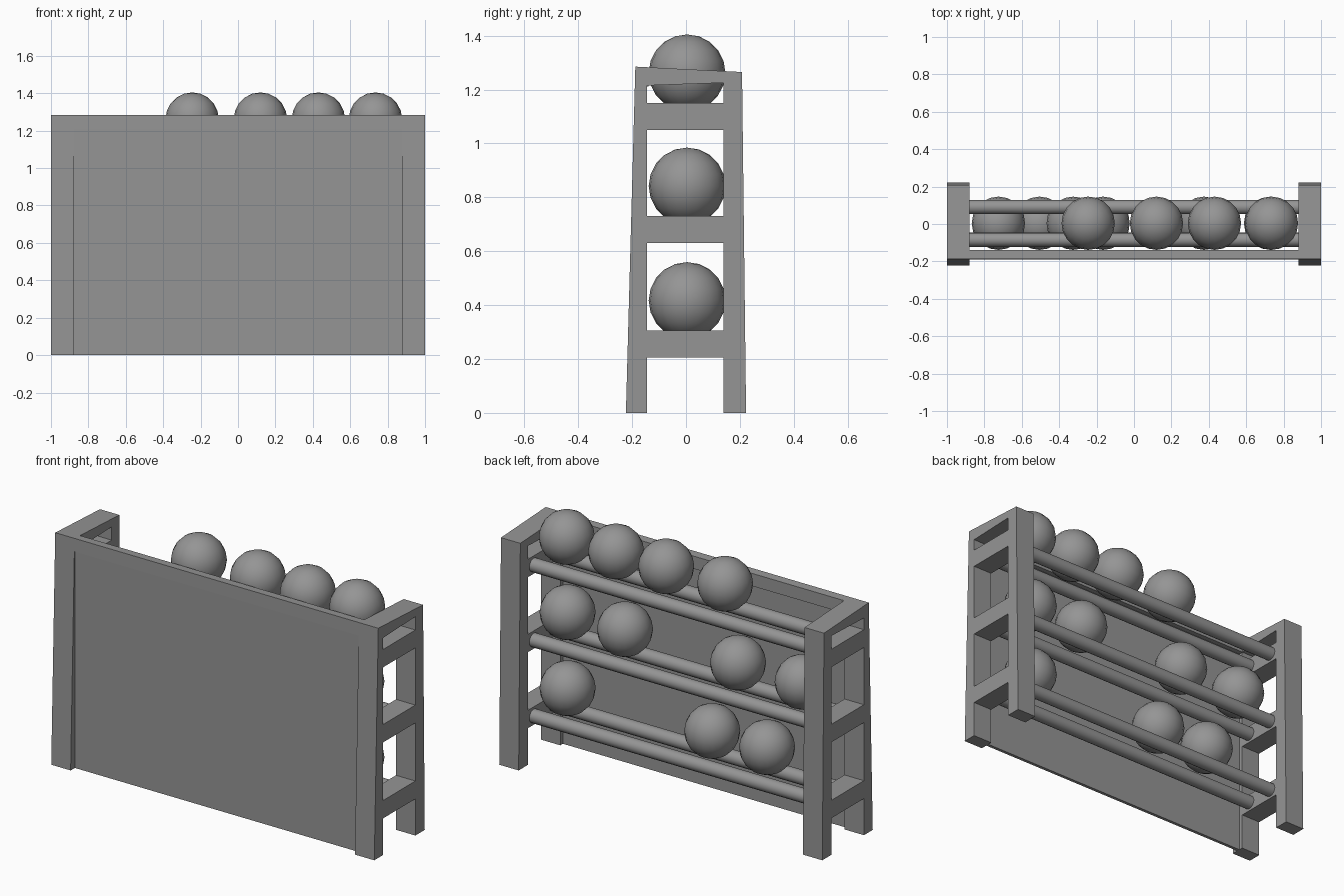
import bpy
import bmesh
from math import pi
from mathutils import Matrix, Vector

cube = bpy.data.objects.get("Cube")
if cube:
    bpy.data.objects.remove(cube, do_unlink=True)

# One grey for the whole rack
grey = bpy.data.materials.new("plain grey")
grey.use_nodes = True
colour = (0.3, 0.3, 0.3, 1)
grey.diffuse_color = colour
grey.node_tree.nodes["Principled BSDF"].inputs["Base Color"].default_value = colour


def finish(name, bm, smooth=False):
    bmesh.ops.recalc_face_normals(bm, faces=bm.faces)
    for face in bm.faces:
        face.smooth = smooth and len(face.verts) <= 4
    mesh = bpy.data.meshes.new(name)
    bm.to_mesh(mesh)
    bm.free()
    mesh.materials.append(grey)
    obj = bpy.data.objects.new(name, mesh)
    bpy.context.collection.objects.link(obj)
    return obj


def extrude_profile(name, profile, x0, x1):
    """Extrude a (y, z) outline along x."""
    bm = bmesh.new()
    face = bm.faces.new([bm.verts.new((x0, y, z)) for y, z in profile])
    result = bmesh.ops.extrude_face_region(bm, geom=[face])
    verts = [v for v in result["geom"] if isinstance(v, bmesh.types.BMVert)]
    bmesh.ops.translate(bm, verts=verts, vec=(x1 - x0, 0, 0))
    return finish(name, bm)


def box_profile(y0, y1, z0, z1):
    return [(y0, z0), (y1, z0), (y1, z1), (y0, z1)]


INNER = 0.88            # inner face of the end frames
FRONT, BACK = -0.145, 0.14
SHELVES = (0.255, 0.68, 1.10)
ROD_Y, ROD_R, BALL_R = 0.0875, 0.038, 0.1425

# Tapered end frames, each an upside-down U, with a cross bar per shelf
frame = [(-0.223, 0), (FRONT, 0), (FRONT, 1.215), (BACK, 1.225),
         (BACK, 0), (0.223, 0), (0.208, 1.265), (-0.188, 1.285)]
for side, x0, x1 in (("left", INNER, 1), ("right", -1, -INNER)):
    extrude_profile(side + "_end_frame", frame, x0, x1)
    for i, z in enumerate(SHELVES):
        extrude_profile(f"{side}_cross_bar_{i + 1}",
                        box_profile(FRONT, BACK, z - 0.05, z + 0.05), x0, x1)

# Front panel and the thicker rail above it
extrude_profile("front_panel", box_profile(-0.186, -0.168, 0, 1.22), -INNER, INNER)
extrude_profile("front_top_rail", [(-0.19, 1.212), (-0.14, 1.212),
                                   (-0.14, 1.2825), (-0.188, 1.285)], -INNER, INNER)

# Pairs of round rods with balls resting on them
ball_rows = ((0.73, -0.165, -0.505),
             (0.73, 0.375, -0.325, -0.725),
             (0.735, 0.43, 0.12, -0.245))
for i, (z, row) in enumerate(zip(SHELVES, ball_rows)):
    for label, y in (("front", -ROD_Y), ("back", ROD_Y)):
        bm = bmesh.new()
        bmesh.ops.create_cone(bm, cap_ends=True, segments=16, radius1=ROD_R,
                              radius2=ROD_R, depth=2 * INNER,
                              matrix=Matrix.Rotation(pi / 2, 4, "Y"))
        rod = finish(f"{label}_rod_{i + 1}", bm, smooth=True)
        rod.location = Vector((0, y + 0.003, z))
    for j, x in enumerate(row):
        bm = bmesh.new()
        bmesh.ops.create_uvsphere(bm, u_segments=20, v_segments=10, radius=BALL_R)
        ball = finish(f"ball_{i + 1}_{j + 1}", bm, smooth=True)
        ball.location = Vector((x, 0.004, z + 0.162))
